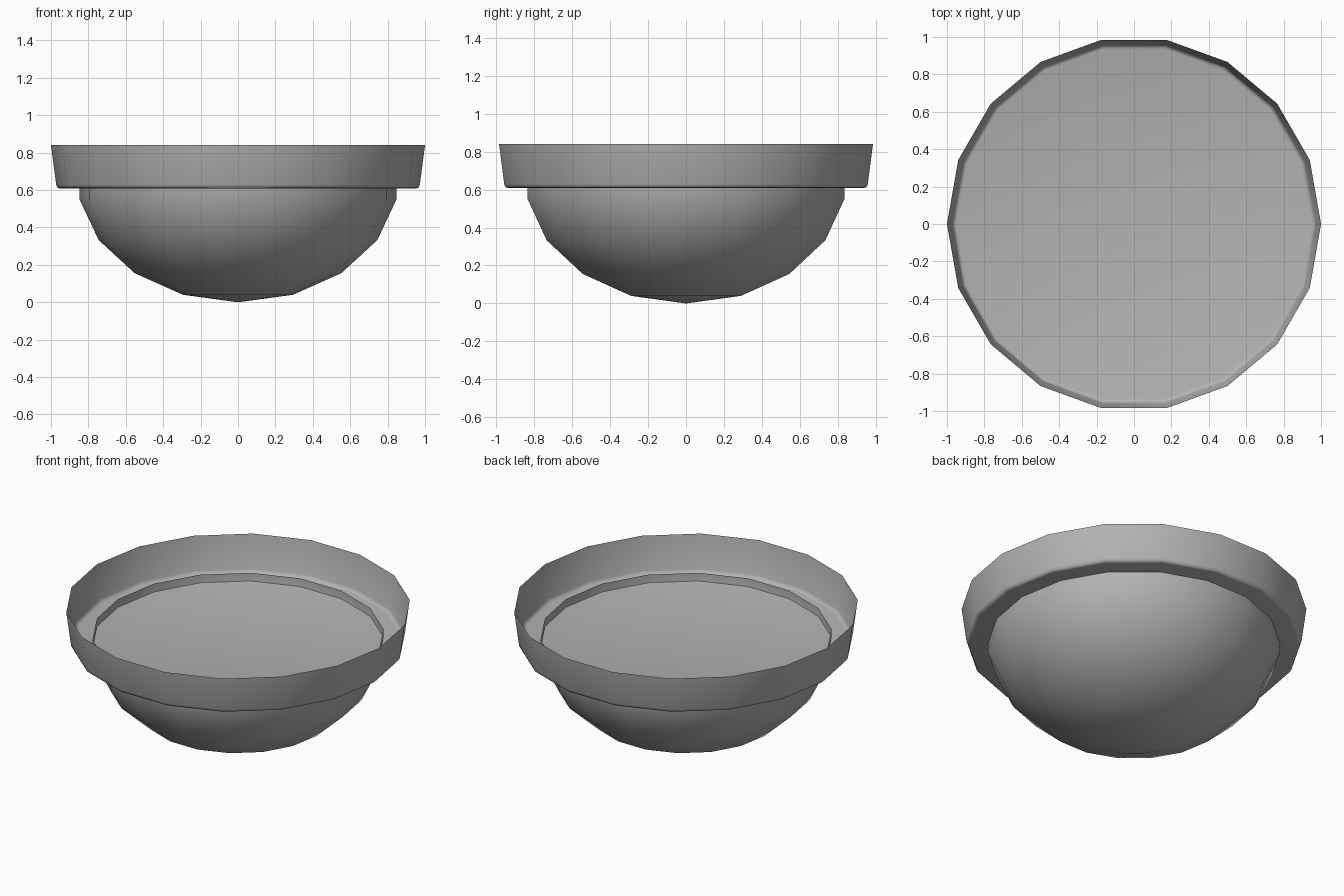
import bpy
import bmesh
from math import cos, sin, tau, radians

cube = bpy.data.objects.get("Cube")
if cube:
    bpy.data.objects.remove(cube)

SIDES = 18

grey = bpy.data.materials.new("mid grey")
grey.use_nodes = True
colour = (0.45, 0.45, 0.45, 1)
grey.diffuse_color = colour
grey.node_tree.nodes["Principled BSDF"].inputs["Base Color"].default_value = colour


def lathe(name, profile, smooth_angle, flat_base):
    """Turn (radius, height) points, listed bottom to top, into an open shell."""
    bm = bmesh.new()
    rings = [[bm.verts.new((r * cos(tau * i / SIDES), r * sin(tau * i / SIDES), z))
              for i in range(SIDES)] for r, z in profile]
    for low, high in zip(rings, rings[1:]):
        for i in range(SIDES):
            j = (i + 1) % SIDES
            bm.faces.new((low[i], low[j], high[j], high[i]))
    if flat_base:
        bm.faces.new(rings[0][::-1])
    else:
        tip = bm.verts.new((0, 0, 0))
        for i in range(SIDES):
            bm.faces.new((tip, rings[0][(i + 1) % SIDES], rings[0][i]))
    mesh = bpy.data.meshes.new(name)
    bm.to_mesh(mesh)
    bm.free()
    mesh.materials.append(grey)
    obj = bpy.data.objects.new(name, mesh)
    bpy.context.collection.objects.link(obj)
    bpy.ops.object.select_all(action="DESELECT")
    obj.select_set(True)
    bpy.context.view_layer.objects.active = obj
    bpy.ops.object.shade_smooth_by_angle(angle=radians(smooth_angle))
    return obj


# Shallow tray: flat floor, softened lower edge and flared wall, open on top
lathe("rim_tray", [(0.95, 0.608), (0.965, 0.612), (0.972, 0.628), (1.0, 0.84)], 60, True)

# Open half-ellipsoid bowl whose lip passes up through the tray floor
R, DEPTH = 0.86, 0.665
arc = [(R * sin(radians(a)), DEPTH * (1 - cos(radians(a)))) for a in range(20, 81, 20)]
lathe("bowl", arc + [(arc[-1][0], 0.66)], 60, False)
